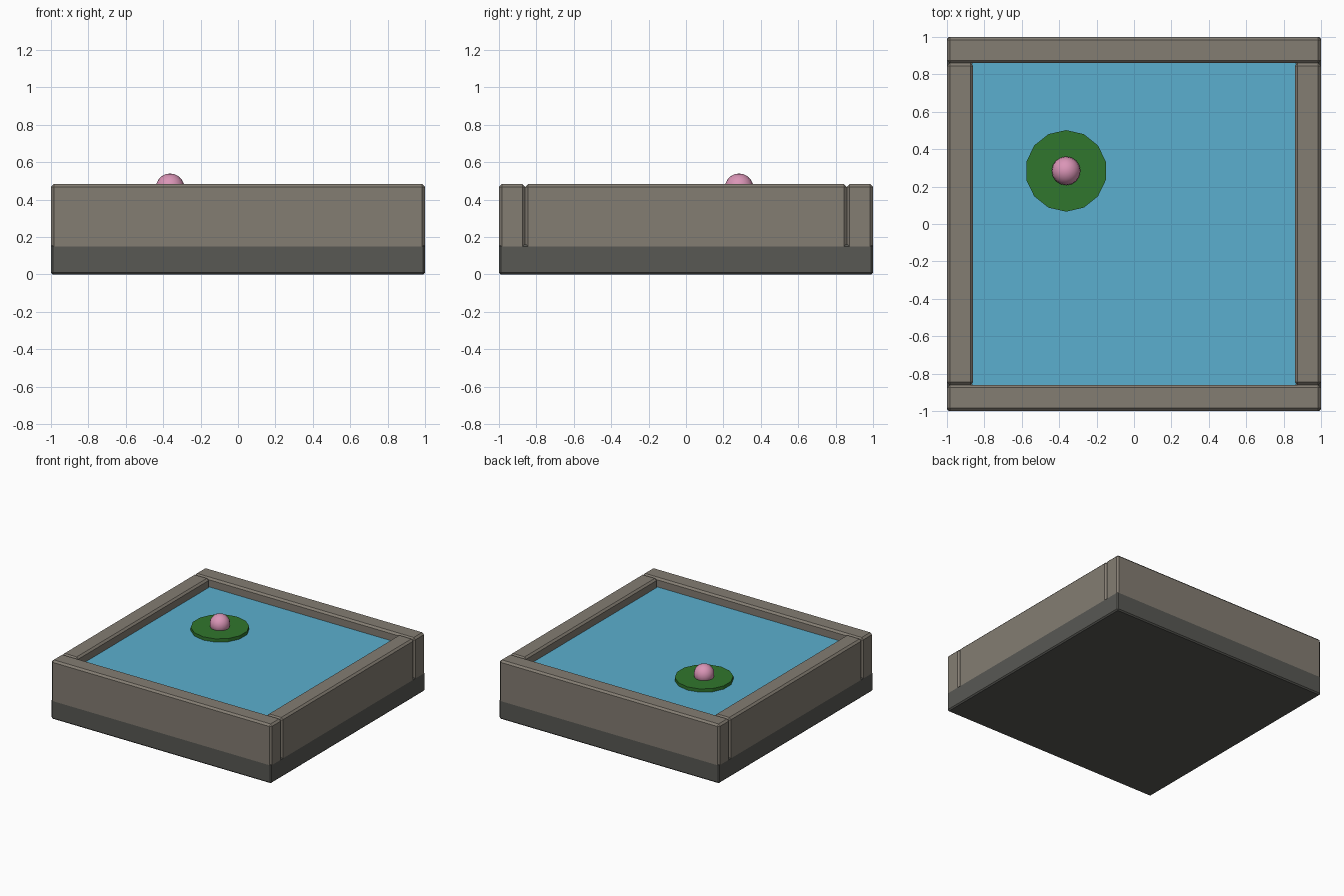
import bpy
import bmesh
import math

if "Cube" in bpy.data.objects:
    bpy.data.objects.remove(bpy.data.objects["Cube"])


def material(name, rgb):
    m = bpy.data.materials.new(name)
    m.diffuse_color = (*rgb, 1)
    m.use_nodes = True
    m.node_tree.nodes["Principled BSDF"].inputs["Base Color"].default_value = m.diffuse_color
    return m


stone = material("warm_grey_stone", (0.23, 0.205, 0.17))
dark = material("dark_stone", (0.098, 0.098, 0.088))
blue = material("water_blue", (0.105, 0.43, 0.62))
green = material("leaf_green", (0.03, 0.18, 0.026))
pink = material("blossom_pink", (0.70, 0.30, 0.47))


def box(name, lo, hi, mat, bevel=0.0, skip_bottom=False):
    """Box between two corners, with optional chamfered edges."""
    bm = bmesh.new()
    bmesh.ops.create_cube(bm, size=1)
    for v in bm.verts:
        v.co = [(a + b) / 2 + c * (b - a) for a, b, c in zip(lo, hi, v.co)]
    if bevel:
        edges = [e for e in bm.edges
                 if not (skip_bottom and all(v.co.z < lo[2] + 1e-4 for v in e.verts))]
        bmesh.ops.bevel(bm, geom=edges, offset=bevel, segments=1,
                        profile=0.5, affect='EDGES')
    me = bpy.data.meshes.new(name)
    bm.to_mesh(me)
    bm.free()
    me.materials.append(mat)
    ob = bpy.data.objects.new(name, me)
    bpy.context.collection.objects.link(ob)
    return ob


# Dark foundation slab
box("foundation", (-1, -1, 0), (1, 1, 0.16), dark, 0.01)

# Four rim walls: long ones front and back, short ones fitted between
INNER, TOP, FOOT, CHAMFER = 0.86, 0.483, 0.15, 0.015
for name, lo, hi in (
        ("front_wall", (-1, -1), (1, -INNER)),
        ("back_wall", (-1, INNER), (1, 1)),
        ("left_wall", (-1, -INNER), (-INNER, INNER)),
        ("right_wall", (INNER, -INNER), (1, INNER))):
    box(name, (*lo, FOOT), (*hi, TOP), stone, CHAMFER, True)

# Water filling the basin
box("water", (-0.865, -0.865, 0.155), (0.865, 0.865, 0.41), blue)

# Floating leaf
PX, PY = -0.363, 0.284
bpy.ops.mesh.primitive_cylinder_add(vertices=14, radius=0.218, depth=0.032,
                                    location=(PX, PY, 0.421))
leaf = bpy.context.object
leaf.name = "lily_pad"
leaf.data.materials.append(green)

# Round blossom on the leaf
bpy.ops.mesh.primitive_uv_sphere_add(segments=16, ring_count=10, radius=0.077,
                                     location=(PX, PY, 0.463))
bud = bpy.context.object
bud.name = "blossom"
bud.data.materials.append(pink)
bpy.ops.object.shade_smooth_by_angle(angle=math.radians(40))
